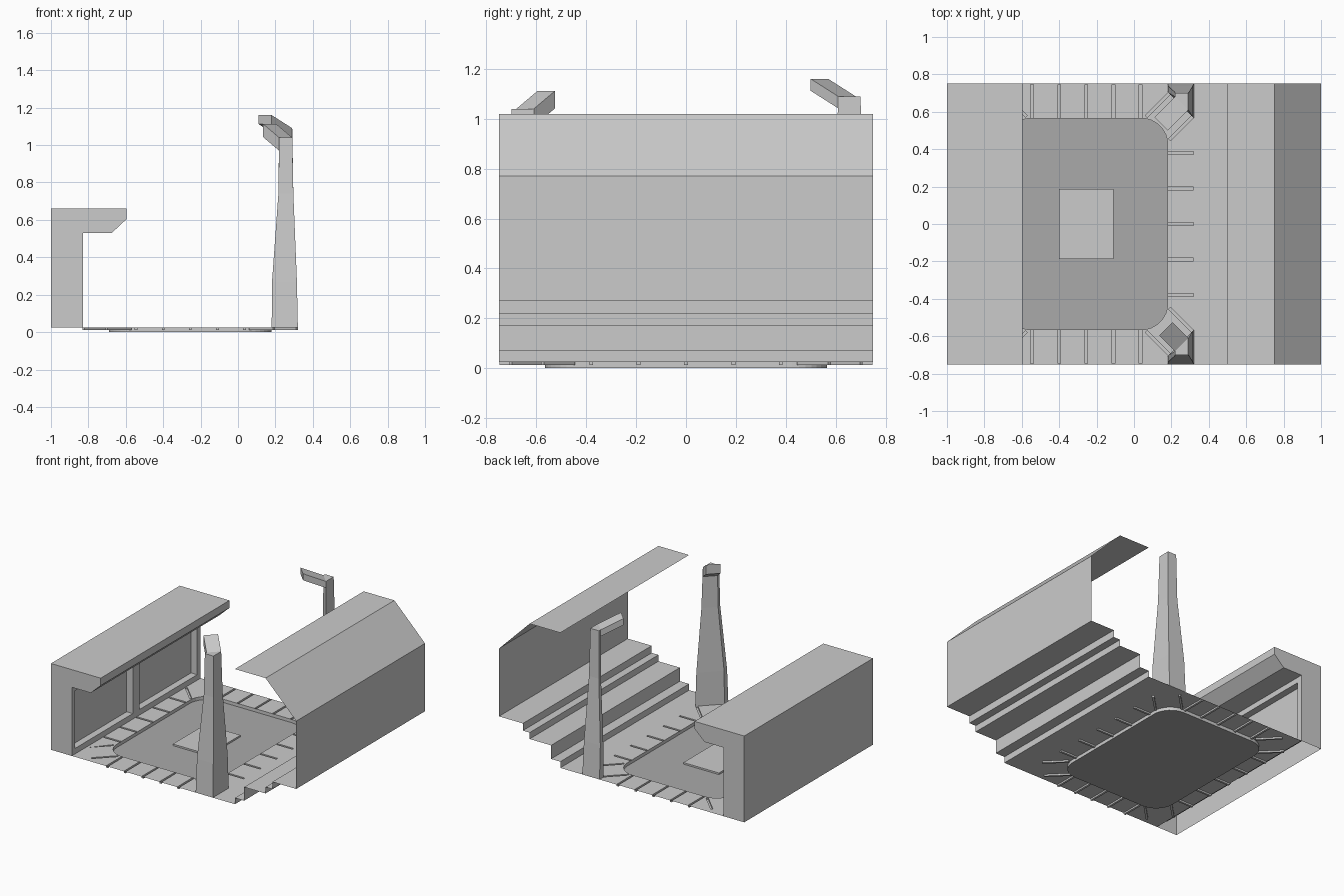
import bpy, bmesh, math
from mathutils import Matrix, Vector

if "Cube" in bpy.data.objects:
    bpy.data.objects.remove(bpy.data.objects["Cube"])

F = 0.024            # walkway level
CX = -0.255          # centre of the sunken field along x
HX, HY, R = 0.435, 0.565, 0.14   # field half sizes and corner radius


def finish(name, bm, colour=None):
    bmesh.ops.remove_doubles(bm, verts=bm.verts, dist=1e-5)
    bmesh.ops.recalc_face_normals(bm, faces=bm.faces)
    me = bpy.data.meshes.new(name)
    bm.to_mesh(me)
    bm.free()
    ob = bpy.data.objects.new(name, me)
    bpy.context.collection.objects.link(ob)
    if colour:
        mat = bpy.data.materials.new(name)
        mat.diffuse_color = colour
        mat.use_nodes = True
        mat.node_tree.nodes["Principled BSDF"].inputs["Base Color"].default_value = mat.diffuse_color
        me.materials.append(mat)
    return ob


def strip(bm, a, b, closed=False):
    """Quads between two equal rows of points."""
    va, vb = [bm.verts.new(p) for p in a], [bm.verts.new(p) for p in b]
    n = len(a)
    for i in range(n if closed else n - 1):
        j = (i + 1) % n
        bm.faces.new((va[i], va[j], vb[j], vb[i]))
    return va, vb


def sheet(name, outer, holes, matrix):
    """Flat sheet with holes; each hole is (outline, depth, has_bottom)."""
    bm = bmesh.new()
    edges = []
    for loop in [outer] + [h[0] for h in holes]:
        vs = [bm.verts.new((x, y, 0)) for x, y in loop]
        edges += [bm.edges.new((vs[i - 1], vs[i])) for i in range(len(vs))]
    bmesh.ops.triangle_fill(bm, use_beauty=True, use_dissolve=False,
                            edges=edges, normal=(0, 0, 1))
    for loop, depth, bottom in holes:
        _, low = strip(bm, [(x, y, 0) for x, y in loop],
                       [(x, y, -depth) for x, y in loop], True)
        if bottom:
            bm.faces.new(low)
    bmesh.ops.dissolve_limit(bm, angle_limit=0.001, verts=bm.verts, edges=bm.edges)
    bmesh.ops.transform(bm, matrix=matrix, verts=bm.verts)
    return finish(name, bm)


def rect(x0, y0, x1, y1):
    return [(x0, y0), (x1, y0), (x1, y1), (x0, y1)]


def slot(x, y, dx, dy, length, w=0.0075):
    d = Vector((dx, dy)).normalized()
    p, n = Vector((x, y)), Vector((-d.y, d.x)) * w
    return [tuple(q) for q in (p - n, p + d * length - n, p + d * length + n, p + n)]


# rounded outline of the sunken field
field = []
for k, (sx, sy) in enumerate(((1, 1), (-1, 1), (-1, -1), (1, -1))):
    for i in range(9):
        a = math.radians(90 * k + 90 * i / 8)
        field.append((CX + sx * (HX - R) + R * math.cos(a),
                      sy * (HY - R) + R * math.sin(a)))

# walkway with drainage slots around the field
slots = []
for s in (-1, 1):
    for i in range(-2, 3):
        slots.append(slot(CX + i * 0.145, s * (HY + 0.003), 0, s, 0.179))
        slots.append(slot(CX + s * (HX + 0.003), i * 0.19, s, 0, 0.135))
    for t in (-1, 1):
        slots.append(slot(CX + s * 0.32, t * 0.575, s, t, 0.18))
        slots.append(slot(CX + s * 0.445, t * 0.45, s, t, 0.177))
sheet("walkway", rect(-0.83, -0.75, 0.5, 0.75),
      [(field, F, False)] + [(q, 0.012, True) for q in slots],
      Matrix.Translation((0, 0, F)))

# field and its raised centre plate
bm = bmesh.new()
bm.faces.new([bm.verts.new((x, y, 0)) for x, y in field])
finish("field", bm, (0.4, 0.4, 0.4, 1))
bm = bmesh.new()
plate = rect(-0.4, -0.187, -0.11, 0.187)
_, top = strip(bm, [(x, y, 0) for x, y in plate], [(x, y, 0.012) for x, y in plate], True)
bm.faces.new(top)
finish("centre_plate", bm)

# stepped stand with folded roof, an open sheet
stand = [(0.5, F), (0.5, 0.07), (0.575, 0.07), (0.575, 0.17), (0.75, 0.17), (0.75, 0.217),
         (0.805, 0.217), (0.805, 0.27), (1, 0.27), (1, 0.77), (0.75, 1.02), (0.5, 1.02)]
bm = bmesh.new()
strip(bm, [(x, -0.75, z) for x, z in stand], [(x, 0.75, z) for x, z in stand])
finish("stand", bm)

# building shell with overhanging roof, open underneath
prof = [(-1, F), (-1, 0.66), (-0.595, 0.66), (-0.595, 0.605), (-0.675, 0.53),
        (-0.83, 0.53), (-0.83, F)]
bm = bmesh.new()
a, b = strip(bm, [(x, -0.75, z) for x, z in prof[:6]], [(x, 0.75, z) for x, z in prof[:6]])
for vs, y in ((a, -0.75), (b, 0.75)):
    bm.faces.new(vs + [bm.verts.new((-0.83, y, F))])
finish("building_shell", bm)

# building front wall with two recessed windows
to_wall = Matrix(((0, 0, 1, -0.83), (1, 0, 0, 0), (0, 1, 0, 0), (0, 0, 0, 1)))
sheet("window_wall", rect(-0.75, F, 0.75, 0.53),
      [(rect(-0.71, 0.065, -0.04, 0.49), 0.05, True),
       (rect(0.04, 0.065, 0.71, 0.49), 0.05, True)], to_wall)


# light towers: corner-cut tapering masts with a rising boom
def tower(name, s, top, reach, thick, rise):
    # section: z, inner x, outer x, outer y, y of the cut at inner and outer x
    rows = [(F, 0.18, 0.32, 0.75, 0.705, 0.565), (0.27, 0.182, 0.315, 0.738, 0.703, 0.57),
            (0.74, 0.216, 0.296, 0.707, 0.682, 0.602), (top, 0.22, 0.29, 0.70, 0.68, 0.61)]
    bm = bmesh.new()
    rings = [[(x0, s * y, z), (x0, s * c0, z), (x1, s * c1, z), (x1, s * y, z)]
             for z, x0, x1, y, c0, c1 in rows]
    for lo, hi in zip(rings, rings[1:]):
        _, cap = strip(bm, lo, hi, True)
    bm.faces.new(cap)
    finish(name + "_mast", bm)
    bm = bmesh.new()
    p, q = rings[-1][1], rings[-1][2]
    near = [p, q, (q[0], q[1], top - thick), (p[0], p[1], top - thick)]
    far = [(x - reach, y - s * reach, z + rise) for x, y, z in near]
    va, vb = strip(bm, near, far, True)
    bm.faces.new(va)
    bm.faces.new(vb)
    finish(name + "_boom", bm)


tower("front_tower", -1, 1.04, 0.085, 0.07, 0.072)
tower("back_tower", 1, 1.09, 0.11, 0.048, 0.07)
